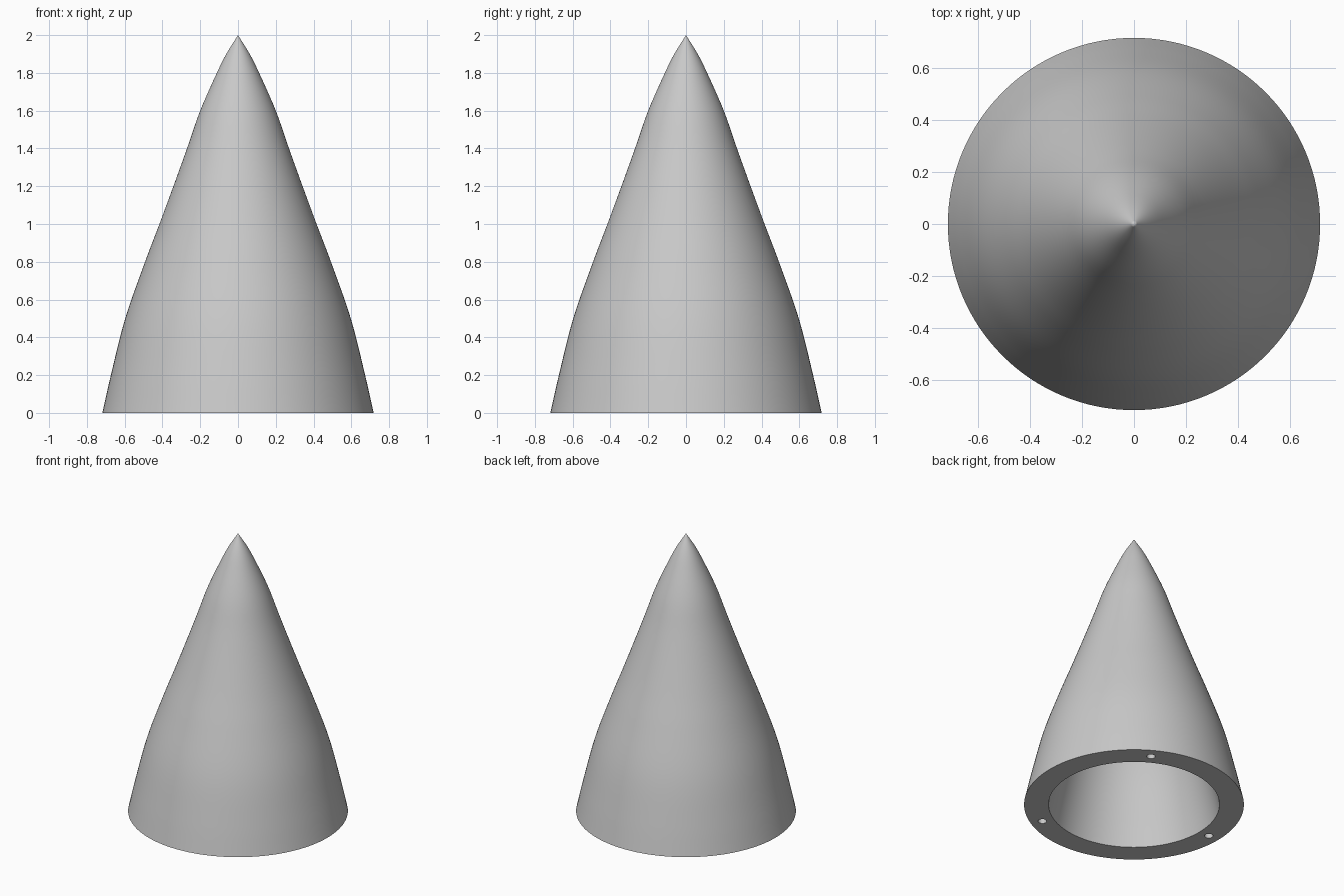
import bpy, bmesh, math
from mathutils import Vector

default = bpy.data.objects.get("Cube")
if default:
    bpy.data.objects.remove(default, do_unlink=True)

SEGMENTS = 128
WALL = 0.16

# Material
grey = bpy.data.materials.new("light grey")
grey.use_nodes = True
colour = (0.58, 0.58, 0.58, 1)
grey.diffuse_color = colour
grey.node_tree.nodes["Principled BSDF"].inputs["Base Color"].default_value = colour

# Outer profile as (height, radius)
OUTER = [(0, .718), (.2, .673), (.5, .597), (.8, .492), (1, .416),
         (1.2, .342), (1.4, .27), (1.6, .2), (1.8, .112), (1.9, .062), (2, 0)]


def smooth_profile(points, steps=5):
    """Rounded curve through the points, using a slope at each one."""
    def slope(i):
        a, b = points[max(i - 1, 0)], points[min(i + 1, len(points) - 1)]
        return (b[1] - a[1]) / (b[0] - a[0])
    curve = []
    for i in range(len(points) - 1):
        (z0, r0), (z1, r1) = points[i], points[i + 1]
        h = z1 - z0
        for k in range(steps):
            t = k / steps
            r = ((2 * t**3 - 3 * t**2 + 1) * r0 + (t**3 - 2 * t**2 + t) * h * slope(i)
                 + (3 * t**2 - 2 * t**3) * r1 + (t**3 - t**2) * h * slope(i + 1))
            curve.append((z0 + h * t, r))
    return curve + [points[-1]]


def make_object(name, bm):
    bmesh.ops.recalc_face_normals(bm, faces=bm.faces)
    mesh = bpy.data.meshes.new(name)
    bm.to_mesh(mesh)
    bm.free()
    mesh.materials.append(grey)
    obj = bpy.data.objects.new(name, mesh)
    bpy.context.collection.objects.link(obj)
    return obj


# Hollow shell: outside, flat base ring and inside turned as one section
outside = smooth_profile(OUTER)
inside = [(z, r - WALL) for z, r in outside if r > WALL + .005]
inside.append((inside[-1][0] + .02, 0))
section = outside[::-1] + inside

bm = bmesh.new()
verts = [bm.verts.new((r, 0, z)) for z, r in section]
edges = [bm.edges.new(pair) for pair in zip(verts, verts[1:])]
bmesh.ops.spin(bm, geom=verts + edges, cent=(0, 0, 0), axis=(0, 0, 1),
               angle=math.tau, steps=SEGMENTS, use_duplicate=False)
bmesh.ops.remove_doubles(bm, verts=bm.verts, dist=.0005)
cone = make_object("nose_cone", bm)

# Three blind screw holes in the base ring
bm = bmesh.new()
for i in range(3):
    angle = math.pi + i * math.tau / 3
    new = bmesh.ops.create_cone(bm, cap_ends=True, segments=24, radius1=.028,
                                radius2=.028, depth=.2)["verts"]
    bmesh.ops.translate(bm, verts=new, vec=Vector((math.cos(angle), math.sin(angle), 0)) * .637)
cutter = make_object("screw_hole_cutter", bm)
cutter.hide_render = True

cut = cone.modifiers.new("screw holes", "BOOLEAN")
cut.operation = "DIFFERENCE"
cut.solver = "EXACT"
cut.object = cutter

bpy.ops.object.select_all(action="DESELECT")
cone.select_set(True)
bpy.context.view_layer.objects.active = cone
bpy.ops.object.modifier_apply(modifier=cut.name)
bpy.data.objects.remove(cutter, do_unlink=True)
bpy.ops.object.shade_smooth_by_angle(angle=math.radians(30))
